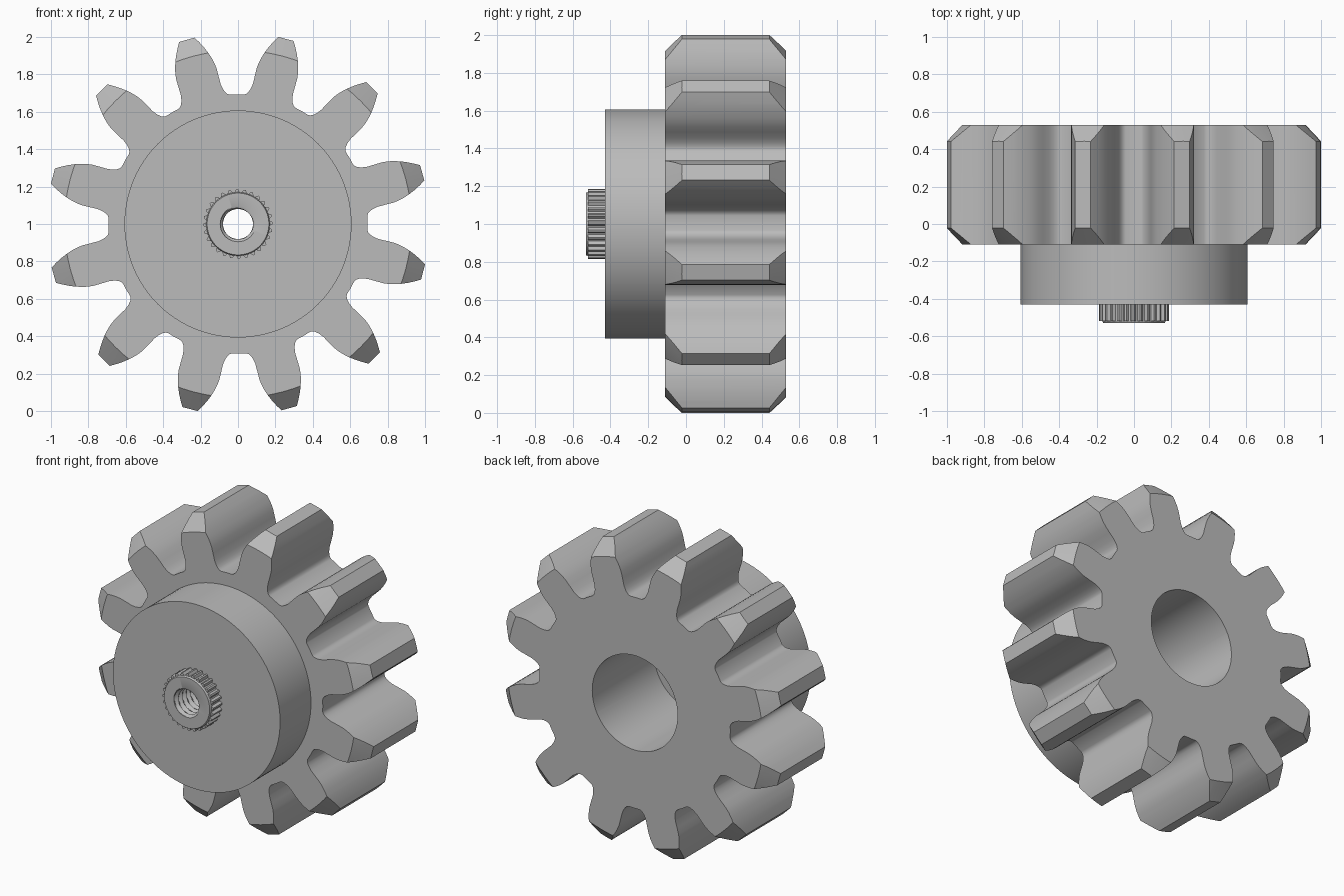
import bpy, bmesh, math

if "Cube" in bpy.data.objects:
    bpy.data.objects.remove(bpy.data.objects["Cube"])

TEETH = 12
AXIS_Z = 1.0
FRONT, BACK = -0.11, 0.53      # toothed body extent along y

steel = bpy.data.materials.new("grey_steel")
steel.diffuse_color = (0.5, 0.5, 0.5, 1)
steel.use_nodes = True
steel.node_tree.nodes["Principled BSDF"].inputs["Base Color"].default_value = steel.diffuse_color


def make_object(name, bm):
    bmesh.ops.recalc_face_normals(bm, faces=bm.faces)
    mesh = bpy.data.meshes.new(name)
    bm.to_mesh(mesh)
    bm.free()
    mesh.materials.append(steel)
    obj = bpy.data.objects.new(name, mesh)
    bpy.context.collection.objects.link(obj)
    return obj


def smooth(obj, angle=25):
    bpy.ops.object.select_all(action='DESELECT')
    obj.select_set(True)
    bpy.context.view_layer.objects.active = obj
    bpy.ops.object.shade_smooth_by_angle(angle=math.radians(angle))


def revolve(name, rings, seg):
    """Closed solid ring around the y axis; each ring is (y, radius or radius(i))."""
    bm = bmesh.new()
    loops = []
    for y, r in rings:
        loop = []
        for i in range(seg):
            a = 2 * math.pi * i / seg
            rad = r(i) if callable(r) else r
            loop.append(bm.verts.new((rad * math.cos(a), y, AXIS_Z + rad * math.sin(a))))
        loops.append(loop)
    for k, lo in enumerate(loops):
        hi = loops[(k + 1) % len(loops)]
        for i in range(seg):
            j = (i + 1) % seg
            bm.faces.new((lo[i], lo[j], hi[j], hi[i]))
    return make_object(name, bm)


# Toothed body: half of one gap as (radius, degrees from the gap centre)
half_gap = [(0.693, 0), (0.693, 3.2), (0.698, 4.2), (0.709, 5.1), (0.727, 5.9),
            (0.755, 6.6), (0.80, 7.0), (0.84, 7.35), (0.87, 7.85), (0.90, 8.55),
            (0.93, 9.4), (0.96, 10.35), (0.99, 11.4), (1.023, 12.6)]
gap = [(r, -a) for r, a in reversed(half_gap)] + half_gap[1:]
bm = bmesh.new()
outline = []
for t in range(TEETH):
    for r, a in gap:
        # slight turn of the whole gear
        ang = math.radians(90.5 + t * 360 / TEETH + a)
        outline.append(bm.verts.new((r * math.cos(ang), FRONT, AXIS_Z + r * math.sin(ang))))
face = bm.faces.new(outline)
ext = bmesh.ops.extrude_face_region(bm, geom=[face])
bmesh.ops.translate(bm, vec=(0, BACK - FRONT, 0),
                    verts=[v for v in ext["geom"] if isinstance(v, bmesh.types.BMVert)])
gear = make_object("gear_teeth", bm)

# Envelope that bevels the tooth ends and opens the rear bore
cutter = revolve("bevel_envelope", [
    (FRONT - 0.05, 0.31), (FRONT - 0.05, 0.875), (FRONT + 0.12, 1.057),
    (BACK - 0.12, 1.057), (BACK + 0.05, 0.875), (BACK + 0.05, 0.31)], 96)
mod = gear.modifiers.new("bevelled_ends", 'BOOLEAN')
mod.operation = 'INTERSECT'
mod.solver = 'EXACT'
mod.object = cutter
bpy.context.view_layer.objects.active = gear
bpy.ops.object.modifier_apply(modifier=mod.name)
bpy.data.objects.remove(cutter)
smooth(gear)

# Hub disc in front of the teeth; its back closes the bore
hub = revolve("hub", [(-0.43, 0.165), (-0.43, 0.607), (FRONT, 0.607), (FRONT, 0.165)], 96)
smooth(hub)

# Knurled insert with a threaded hole
RIBS, PITCH, SEG = 28, 0.04, 28 * 4


def knurl(i):
    return 0.186 if i % 4 < 2 else 0.17


def thread(y):
    def radius(i):
        phase = (y / PITCH + i / SEG) % 1
        return 0.08 + 0.018 * (1 - abs(2 * phase - 1))
    return radius


rings = [(FRONT, 0.165), (-0.43, 0.165), (-0.43, knurl), (-0.518, knurl),
         (-0.518, 0.17), (-0.53, 0.165), (-0.53, 0.095)]
steps = 84
for k in range(steps + 1):
    y = -0.525 + (FRONT + 0.525) * k / steps
    rings.append((y, thread(y)))
insert = revolve("threaded_insert", rings, SEG)
smooth(insert, 30)
